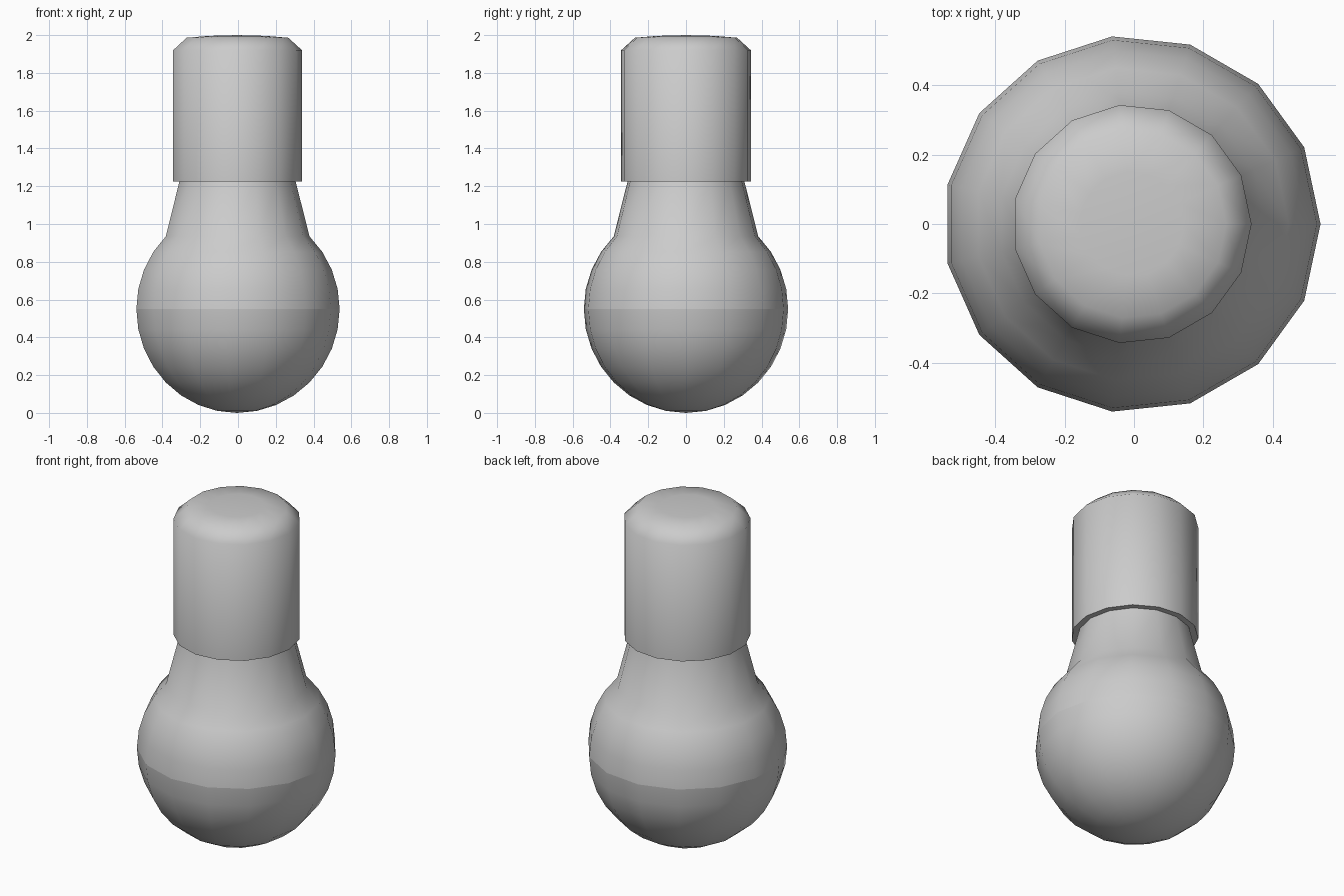
import bpy, bmesh, math

if "Cube" in bpy.data.objects:
    bpy.data.objects.remove(bpy.data.objects["Cube"])

SIDES = 15
CX = -0.006          # a 15-gon with a vertex on +x is slightly off-centre
R, CZ = 0.544, 0.55  # globe radius and centre height


def lathe(name, profile, angle):
    """Revolve an (r, z) profile about the vertical axis."""
    bm = bmesh.new()
    rings = []
    for r, z in profile:
        if r < 1e-4:
            rings.append([bm.verts.new((CX, 0, z))] * SIDES)
        else:
            rings.append([bm.verts.new((CX + r * math.cos(i * math.tau / SIDES),
                                        r * math.sin(i * math.tau / SIDES), z))
                          for i in range(SIDES)])
    for a, b in zip(rings, rings[1:]):
        for i in range(SIDES):
            j = (i + 1) % SIDES
            quad = list(dict.fromkeys((a[i], a[j], b[j], b[i])))
            bm.faces.new(quad)
    mesh = bpy.data.meshes.new(name)
    bm.to_mesh(mesh)
    bm.free()
    ob = bpy.data.objects.new(name, mesh)
    bpy.context.collection.objects.link(ob)
    bpy.context.view_layer.objects.active = ob
    ob.select_set(True)
    bpy.ops.object.shade_smooth_by_angle(angle=math.radians(angle))
    ob.select_set(False)
    return ob


def arc(a0, a1, n):
    """Points on the globe between two latitudes in degrees."""
    pts = []
    for i in range(n + 1):
        a = math.radians(a0 + (a1 - a0) * i / n)
        h = R if a >= 0 else CZ
        pts.append((R * math.cos(a), CZ + h * math.sin(a)))
    return pts


# Lower half of the glass globe
lathe("globe_lower", arc(-90, 0, 8), 60)

# Upper half of the globe running into the tapered neck
lathe("globe_upper_and_neck", arc(0, 45, 4) + [(0.311, 1.225)], 60)

# Screw cap: stepped underside, straight wall, bevelled and slightly domed top
lathe("cap", [(0.30, 1.225), (0.345, 1.225), (0.345, 1.92),
              (0.272, 1.986), (0.15, 1.996), (0, 2.0)], 60)
